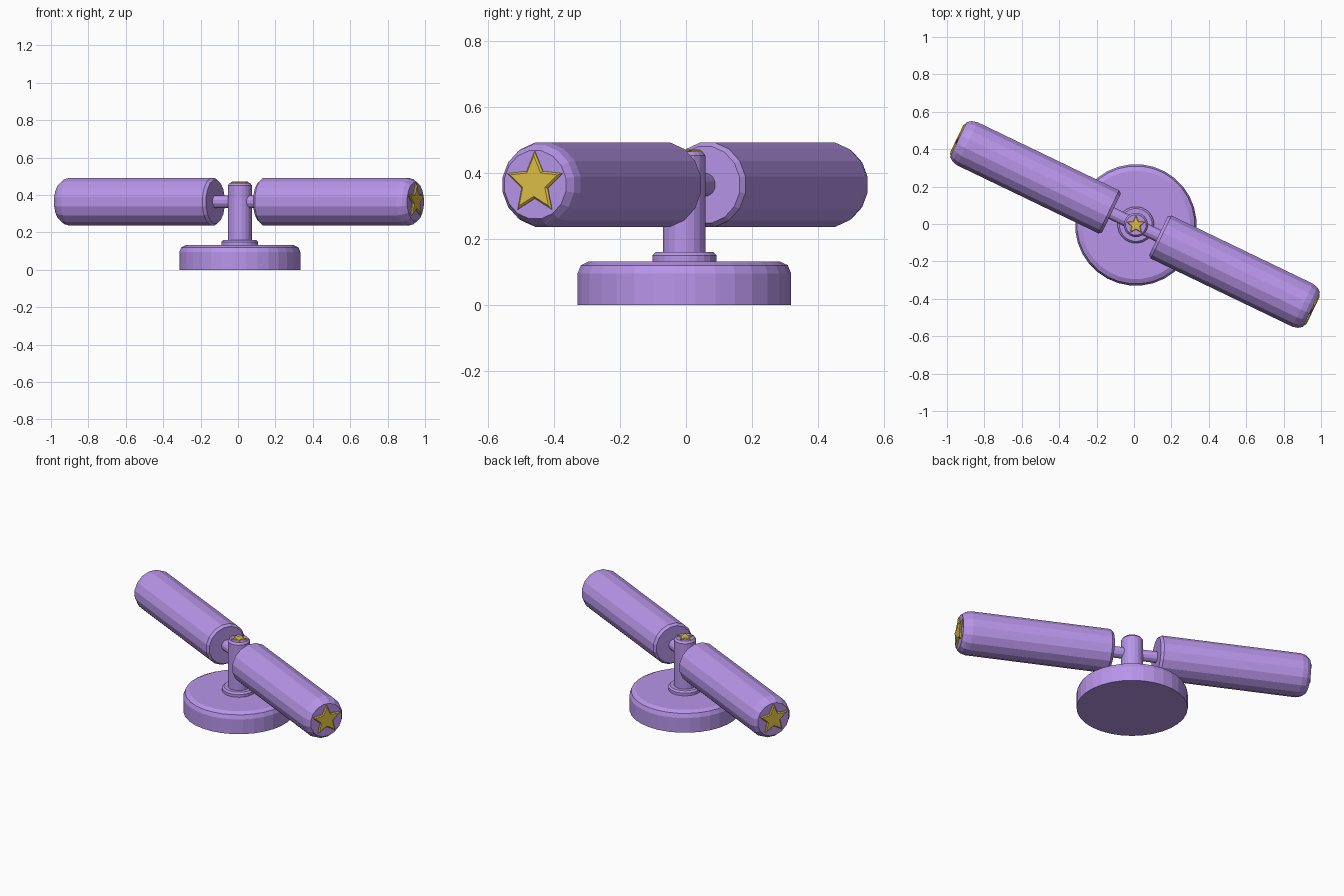
import bpy, bmesh, math
from mathutils import Matrix, Vector

if "Cube" in bpy.data.objects:
    bpy.data.objects.remove(bpy.data.objects["Cube"])

CX, CY, CZ = 0.01, -0.005, 0.364
YAW = math.radians(-25.7)


def material(name, color):
    m = bpy.data.materials.new(name)
    m.diffuse_color = color
    m.use_nodes = True
    m.node_tree.nodes["Principled BSDF"].inputs["Base Color"].default_value = m.diffuse_color
    return m


purple = material("purple", (0.48, 0.30, 0.82, 1))
gold = material("gold", (0.72, 0.52, 0.06, 1))


def finish(name, bm, mat, matrix):
    bmesh.ops.recalc_face_normals(bm, faces=bm.faces)
    mesh = bpy.data.meshes.new(name)
    bm.to_mesh(mesh)
    bm.free()
    mesh.materials.append(mat)
    ob = bpy.data.objects.new(name, mesh)
    ob.matrix_world = matrix
    bpy.context.collection.objects.link(ob)
    return ob


def lathe(name, profile, sides, mat, matrix):
    """Closed solid of revolution from (radius, height) pairs."""
    bm = bmesh.new()
    rings = [[bm.verts.new((r * math.cos(2 * math.pi * (i + 0.5) / sides),
                            r * math.sin(2 * math.pi * (i + 0.5) / sides), z))
              for i in range(sides)] for r, z in profile]
    for a, b in zip(rings, rings[1:]):
        for i in range(sides):
            j = (i + 1) % sides
            bm.faces.new((a[i], a[j], b[j], b[i]))
    bm.faces.new(rings[0][::-1])
    bm.faces.new(rings[-1])
    return finish(name, bm, mat, matrix)


def star(name, radius, depth, matrix):
    """Five-pointed plate with chamfered rim, first point along local +Y."""
    bm = bmesh.new()
    rings = []
    for s, z in ((1, 0), (1, depth * 0.5), (0.86, depth)):
        rings.append([])
        for i in range(10):
            r = radius * s * (1 if i % 2 == 0 else 0.47)
            a = math.pi / 2 + i * math.pi / 5
            rings[-1].append(bm.verts.new((r * math.cos(a), r * math.sin(a), z)))
    for a, b in zip(rings, rings[1:]):
        for i in range(10):
            j = (i + 1) % 10
            bm.faces.new((a[i], a[j], b[j], b[i]))
    bm.faces.new(rings[0][::-1])
    bm.faces.new(rings[-1])
    return finish(name, bm, gold, matrix)


# Round base, collar and post
at = Matrix.Translation((CX, CY, 0))
lathe("base", [(0.325, 0), (0.325, 0.095), (0.315, 0.12), (0.29, 0.132)], 32, purple, at)
lathe("collar", [(0.098, 0.125), (0.098, 0.15), (0.088, 0.16)], 24, purple, at)
lathe("post", [(0.065, 0.13), (0.065, 0.452), (0.055, 0.465)], 20, purple, at)
star("post_star", 0.052, 0.008, Matrix.Translation((CX, CY, 0.463)))

# Two opposite arms: rod, faceted grip and end star
for side, turn in (("right", 0), ("left", math.pi)):
    # local Z points outward, local Y stays upright
    d = Matrix.Rotation(YAW + turn, 3, 'Z') @ Vector((1, 0, 0))
    up = Vector((0, 0, 1))
    m = Matrix((up.cross(d), up, d)).transposed().to_4x4()
    m.translation = (CX if turn == 0 else 0.0, CY if turn == 0 else 0.0, CZ)
    lathe(side + "_rod", [(0.035, 0.0), (0.035, 0.16)], 12, purple, m)
    lathe(side + "_grip", [(0.118, 0.134), (0.13, 0.15), (0.13, 0.99),
                           (0.122, 1.02), (0.105, 1.042)], 16, purple, m)
    star(side + "_star", 0.097, 0.012, m @ Matrix.Translation((0, 0.004, 1.040)))
